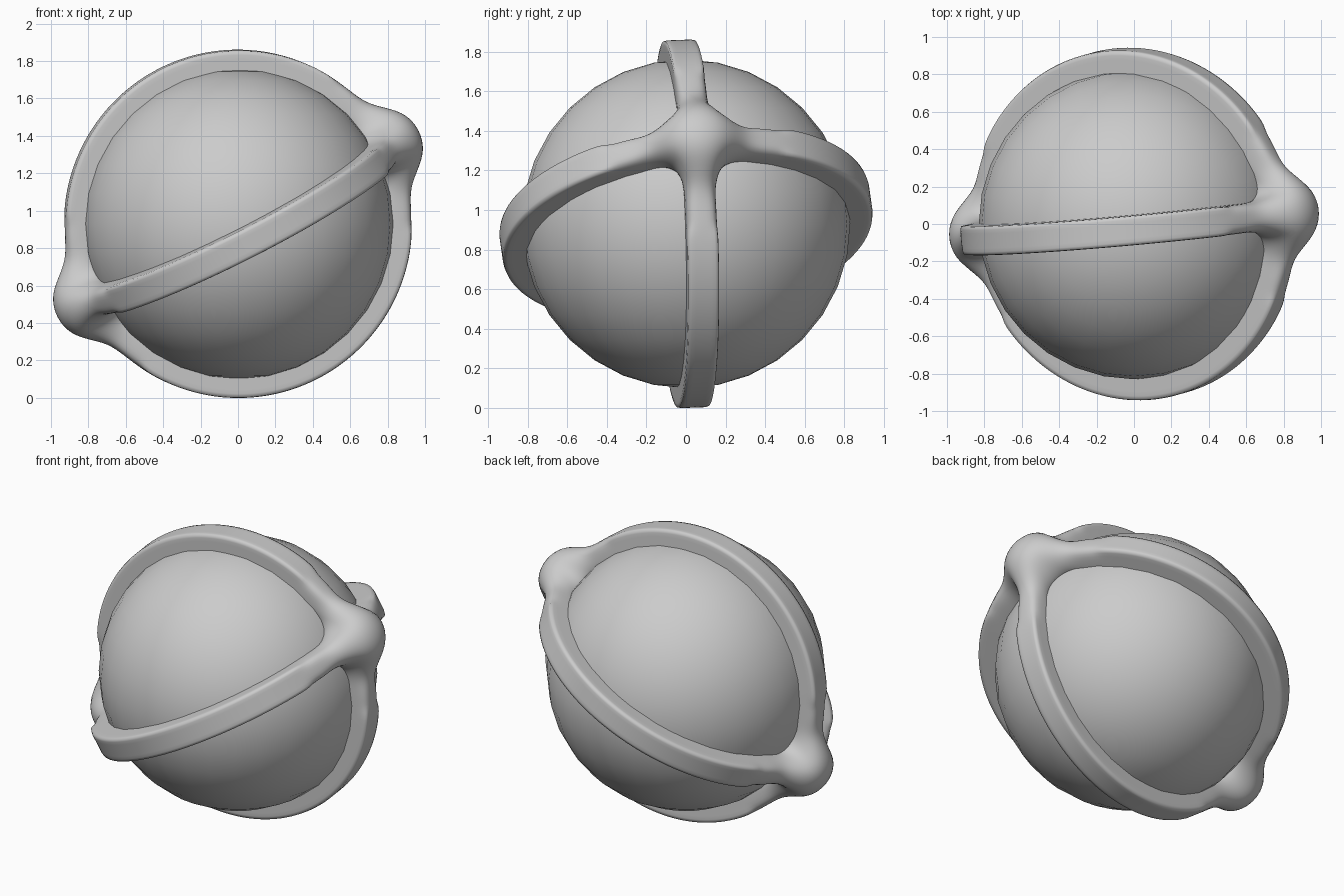
import bpy, bmesh, math
from mathutils import Matrix, Vector

cube = bpy.data.objects.get("Cube")
if cube:
    bpy.data.objects.remove(cube)

CENTRE = Vector((0, 0, 0.93))
SPHERE_R = 0.83
INNER, HALF = 0.75, 0.079                    # ring section
OUTER_UPRIGHT, OUTER_LEVEL = 0.937, 0.95
KNOB_OUT, KNOB_HALF = 1.105, 0.125           # knob cage
STEPS, FIRST = 12, math.radians(15)
LEVEL_TWIST = math.radians(3)

# Tilted frame: x runs through both knobs, the upright ring lies in xz
axis_x = Vector((0.906, 0.065, 0.47)).normalized()
upward = Vector((0, -0.035, 0.93))
axis_z = (upward - axis_x * upward.dot(axis_x)).normalized()
axis_y = axis_z.cross(axis_x)
tilt = Matrix((axis_x, axis_y, axis_z)).transposed().to_4x4()
place = Matrix.Translation(CENTRE) @ tilt

# Core ball
bpy.ops.mesh.primitive_uv_sphere_add(segments=32, ring_count=16, radius=SPHERE_R)
ball = bpy.context.object
ball.name = "core_ball"
ball.matrix_world = Matrix.Translation(CENTRE)
bpy.ops.object.shade_smooth()


def ring_section(angle, outer):
    """Four corners of the band at an angle from the knob axis."""
    out = Vector((math.cos(angle), 0, math.sin(angle)))
    side = Vector((0, HALF, 0))
    return [out * INNER - side, out * outer - side,
            out * outer + side, out * INNER + side]


def knob_section(sign):
    """Four corners of the knob side that a band grows from."""
    k = KNOB_HALF
    return [Vector((sign * x, y, k)) for x, y in
            ((INNER, -k), (KNOB_OUT, -k), (KNOB_OUT, k), (INNER, k))]


# Crossed rings: four half bands sharing the corners of two knobs
bm = bmesh.new()
crease = bm.edges.layers.float.new("crease_edge")
angles = [FIRST + (math.pi - 2 * FIRST) * i / STEPS for i in range(STEPS + 1)]
for quarter in range(4):
    level = quarter % 2
    outer = OUTER_LEVEL if level else OUTER_UPRIGHT
    turn = Matrix.Rotation(quarter * math.pi / 2, 3, "X")
    band_turn = Matrix.Rotation(level * LEVEL_TWIST, 3, "X") @ turn
    sections = [[turn @ p for p in knob_section(1)]]
    sections += [[band_turn @ p for p in ring_section(a, outer)] for a in angles]
    sections += [[turn @ p for p in knob_section(-1)]]
    loops = [[bm.verts.new(p) for p in s] for s in sections]
    for n, (a, b) in enumerate(zip(loops, loops[1:])):
        for i in range(4):
            j = (i + 1) % 4
            bm.faces.new((a[i], a[j], b[j], b[i]))
        if 0 < n < len(loops) - 2:
            for i in range(4):
                bm.edges.get((a[i], b[i]))[crease] = 0.3 if n in (1, STEPS) else 0.55
bmesh.ops.remove_doubles(bm, verts=bm.verts, dist=0.001)

# Knob end caps, outside and inside
for x in (KNOB_OUT, INNER, -INNER, -KNOB_OUT):
    cap = [v for v in bm.verts if abs(v.co.x - x) < 0.001
           and abs(abs(v.co.y) - KNOB_HALF) < 0.001
           and abs(abs(v.co.z) - KNOB_HALF) < 0.001]
    cap.sort(key=lambda v: math.atan2(v.co.z, v.co.y))
    bm.faces.new(cap)
bmesh.ops.recalc_face_normals(bm, faces=bm.faces)
mesh = bpy.data.meshes.new("crossed_rings")
bm.to_mesh(mesh)
bm.free()
for poly in mesh.polygons:
    poly.use_smooth = True
rings = bpy.data.objects.new("crossed_rings", mesh)
bpy.context.collection.objects.link(rings)
rings.matrix_world = place
sub = rings.modifiers.new("Rounding", "SUBSURF")
sub.levels = sub.render_levels = 3
